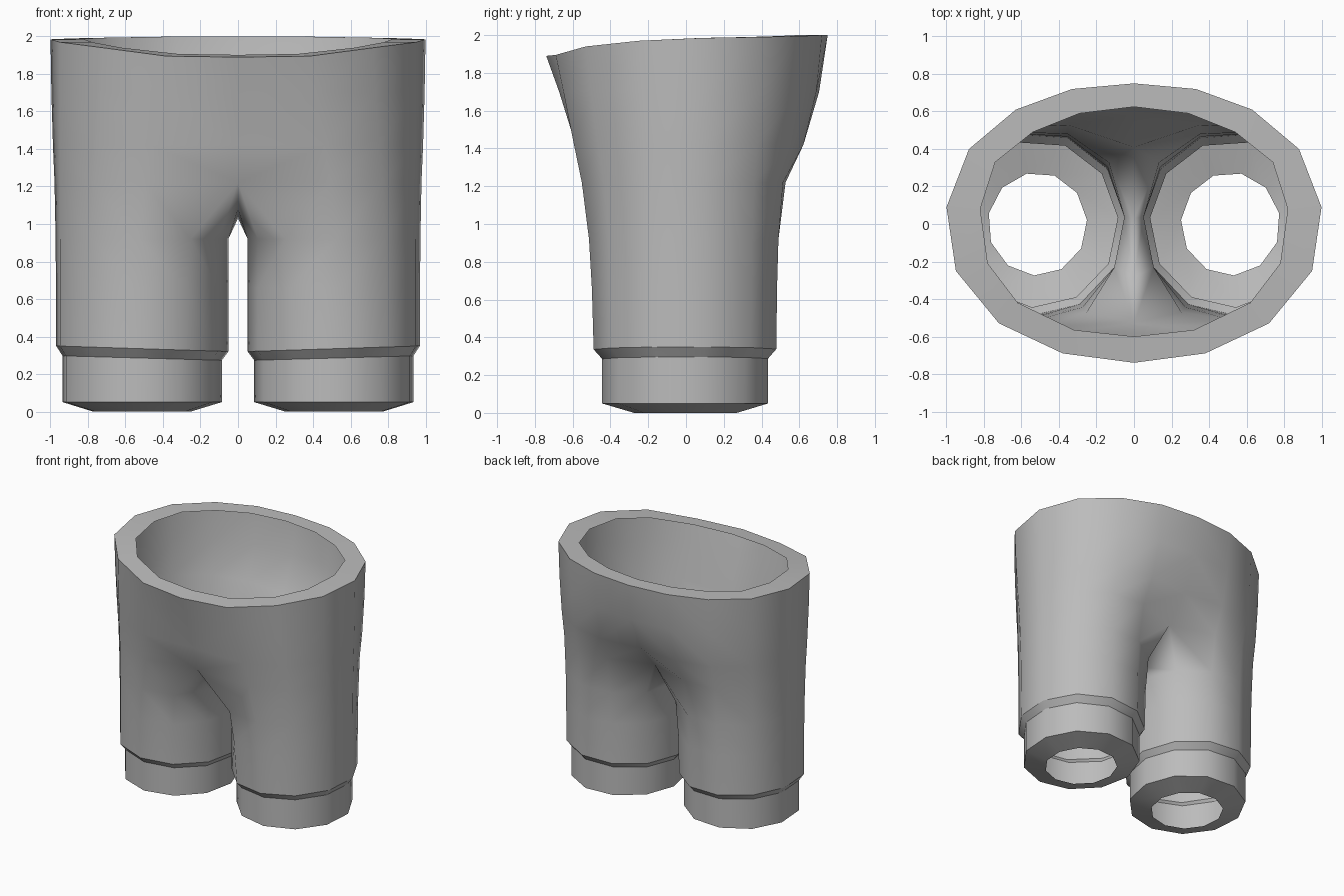
import bpy, bmesh, math

if "Cube" in bpy.data.objects:
    bpy.data.objects.remove(bpy.data.objects["Cube"])

# Outer and inner waist outline, back centre round the side to front centre
WAIST = [(0, .75, 2), (.33, .72, 2), (.63, .61, 1.995), (.88, .40, 1.99), (1, .09, 1.985),
         (.95, -.25, 1.97), (.72, -.53, 1.94), (.38, -.69, 1.895), (0, -.74, 1.89)]
RIM = [(0, .625), (.29, .59), (.54, .49), (.74, .33), (.82, .08),
       (.78, -.21), (.62, -.42), (.32, -.565), (0, -.60)]
SIDES = 11
LEG_X = .515


def leg_ring(rx, ry, z, tilt=0):
    """Eleven-sided leg section; the last two points face the other leg."""
    ring = []
    for k in range(SIDES):
        a = math.radians(142.9) - k * math.tau / SIDES
        ring.append((LEG_X + rx * math.cos(a), ry * math.sin(a), z + tilt * math.cos(a)))
    return ring


def blend_ring(z, back, front, joined):
    """Section between leg and waist, with separate amounts for back and front."""
    ring = leg_ring(.465, .49, z)
    for k, (wx, wy, _) in enumerate(WAIST):
        t = back + (front - back) * k / 8
        x, y, _ = ring[k]
        ring[k] = (x + (wx - x) * t, y + (wy - y) * t, z)
    if joined:
        ring[0] = (0, ring[0][1], z)
        ring[8] = (0, ring[8][1], z)
    return ring


# Waist and hips are half rings of nine points
hips = [[(x, y, WAIST[k][2] + (.012 if k > 6 else 0)) for k, (x, y) in enumerate(RIM)],
        WAIST,
        blend_ring(1.70, .90, .78, True)[:9],
        blend_ring(1.42, .64, .50, True)[:9]]

# Crotch ring closes along the centre line, below it each leg is a full ring
crotch = blend_ring(1.22, .25, .32, True)
crotch[9] = (0, -.28, 1.08)
crotch[10] = (0, .03, 1.03)
legs = [crotch,
        blend_ring(.92, .07, .13, False),
        blend_ring(.66, .02, .05, False),
        leg_ring(.465, .49, .335, .015),   # hem
        leg_ring(.43, .445, .285, .012),   # step in to the cuff
        leg_ring(.43, .445, .05),          # cuff bottom
        leg_ring(.265, .275, 0)]           # leg opening

bm = bmesh.new()
rows = [[bm.verts.new(p) for p in ring] for ring in hips + legs]
for i, (a, b) in enumerate(zip(rows, rows[1:])):
    closed = len(a) == SIDES
    for k in range(SIDES if closed else 8):
        n = (k + 1) % SIDES
        bm.faces.new((a[k], a[n], b[n], b[k]))

# Mirror to the other leg and weld the centre line
bmesh.ops.mirror(bm, geom=bm.verts[:] + bm.edges[:] + bm.faces[:], axis='X', merge_dist=.001)
bmesh.ops.remove_doubles(bm, verts=bm.verts[:], dist=.001)
bmesh.ops.recalc_face_normals(bm, faces=bm.faces[:])

# Smooth cloth with crisp waist, hem and cuff edges
for f in bm.faces:
    f.smooth = True
for e in bm.edges:
    if len(e.link_faces) == 2:
        slopes = [f.normal.z for f in e.link_faces]
        zs = [v.co.z for v in e.verts]
        low, high = max(zs) < .36, min(zs) > 1.85
        if (low or high) and abs(slopes[0] - slopes[1]) > .35:
            e.smooth = False

mesh = bpy.data.meshes.new("shorts")
bm.to_mesh(mesh)
bm.free()
shorts = bpy.data.objects.new("shorts", mesh)
bpy.context.collection.objects.link(shorts)

cloth = bpy.data.materials.new("grey cloth")
cloth.diffuse_color = (.5, .5, .5, 1)
cloth.use_nodes = True
cloth.node_tree.nodes["Principled BSDF"].inputs["Base Color"].default_value = cloth.diffuse_color
mesh.materials.append(cloth)
